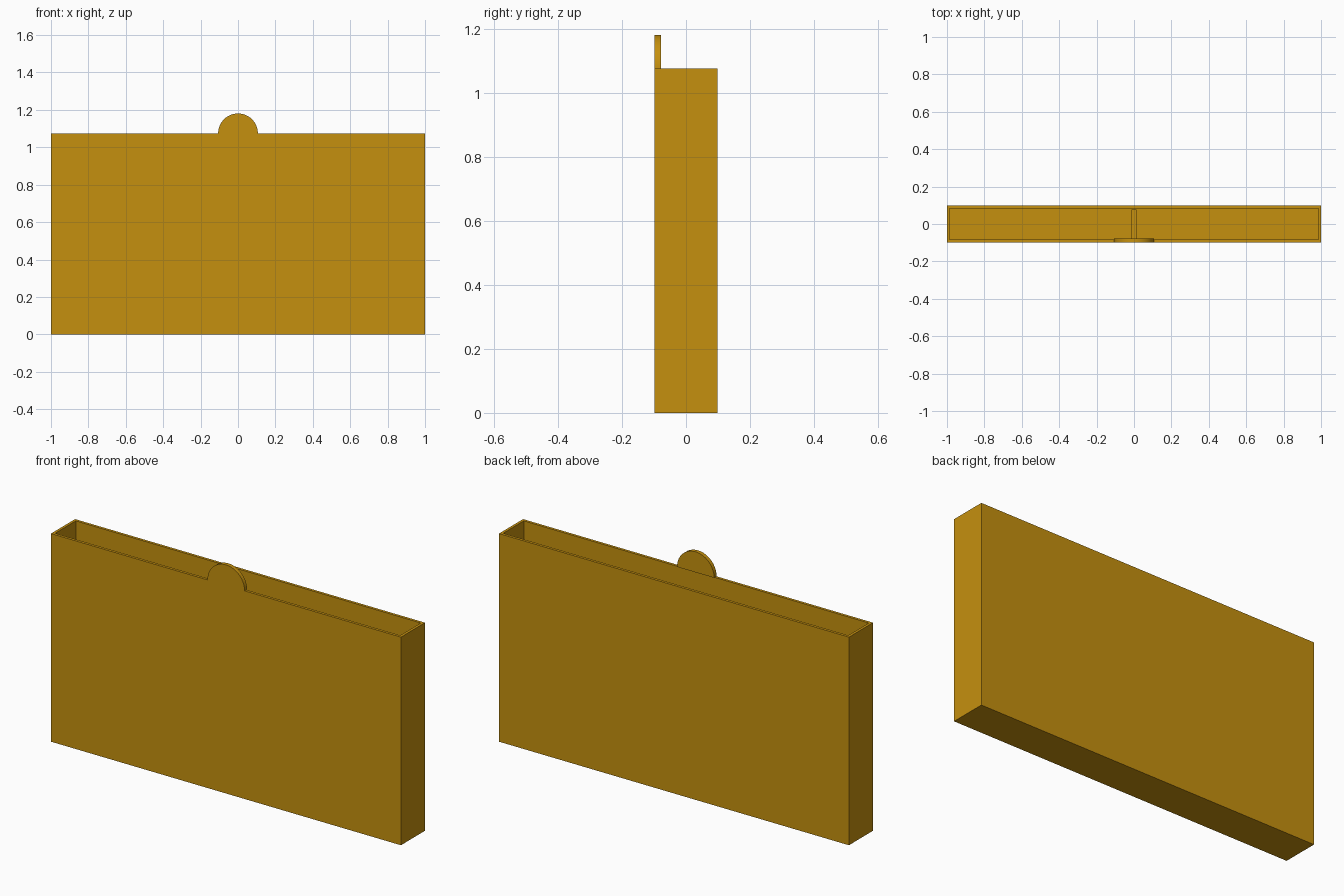
import bpy, bmesh, math
from mathutils import Matrix

if "Cube" in bpy.data.objects:
    bpy.data.objects.remove(bpy.data.objects["Cube"])

W, D, H, T = 2.0, 0.196, 1.075, 0.02   # outer size and wall thickness
TAB_R = 0.106

gold = bpy.data.materials.new("golden_yellow")
gold.diffuse_color = (0.56, 0.28, 0.0045, 1)
gold.use_nodes = True
gold.node_tree.nodes["Principled BSDF"].inputs["Base Color"].default_value = gold.diffuse_color


def add_object(name, bm):
    bmesh.ops.recalc_face_normals(bm, faces=bm.faces)
    mesh = bpy.data.meshes.new(name)
    bm.to_mesh(mesh)
    bm.free()
    mesh.materials.append(gold)
    obj = bpy.data.objects.new(name, mesh)
    bpy.context.collection.objects.link(obj)
    return obj


def box(bm, size, center):
    m = Matrix.Translation(center) @ Matrix.Diagonal((*size, 1))
    bmesh.ops.create_cube(bm, size=1, matrix=m)


# Open-topped case: inset the top face, then push it down to the floor
bm = bmesh.new()
box(bm, (W, D, H), (0, 0, H / 2))
top = max(bm.faces, key=lambda f: f.calc_center_median().z)
bmesh.ops.inset_region(bm, faces=[top], thickness=T)
hollow = bmesh.ops.extrude_discrete_faces(bm, faces=[top])["faces"]
bmesh.ops.translate(bm, verts=hollow[0].verts, vec=(0, 0, T - H))
add_object("case", bm)

# Low divider in the middle of the case
bm = bmesh.new()
box(bm, (0.027, D - 2 * T, 0.75 - T), (0, 0, (0.75 + T) / 2))
add_object("divider", bm)

# Half-round thumb tab on the front wall
bm = bmesh.new()
N = 32
arc = [(TAB_R * math.cos(math.pi * i / N), TAB_R * math.sin(math.pi * i / N)) for i in range(N + 1)]
face = bm.faces.new([bm.verts.new((x, -D / 2, H + z)) for x, z in arc])
ext = bmesh.ops.extrude_face_region(bm, geom=[face])["geom"]
bmesh.ops.translate(bm, verts=[v for v in ext if isinstance(v, bmesh.types.BMVert)], vec=(0, T, 0))
tab = add_object("thumb_tab", bm)
bpy.context.view_layer.objects.active = tab
tab.select_set(True)
bpy.ops.object.shade_smooth_by_angle(angle=math.radians(30))
